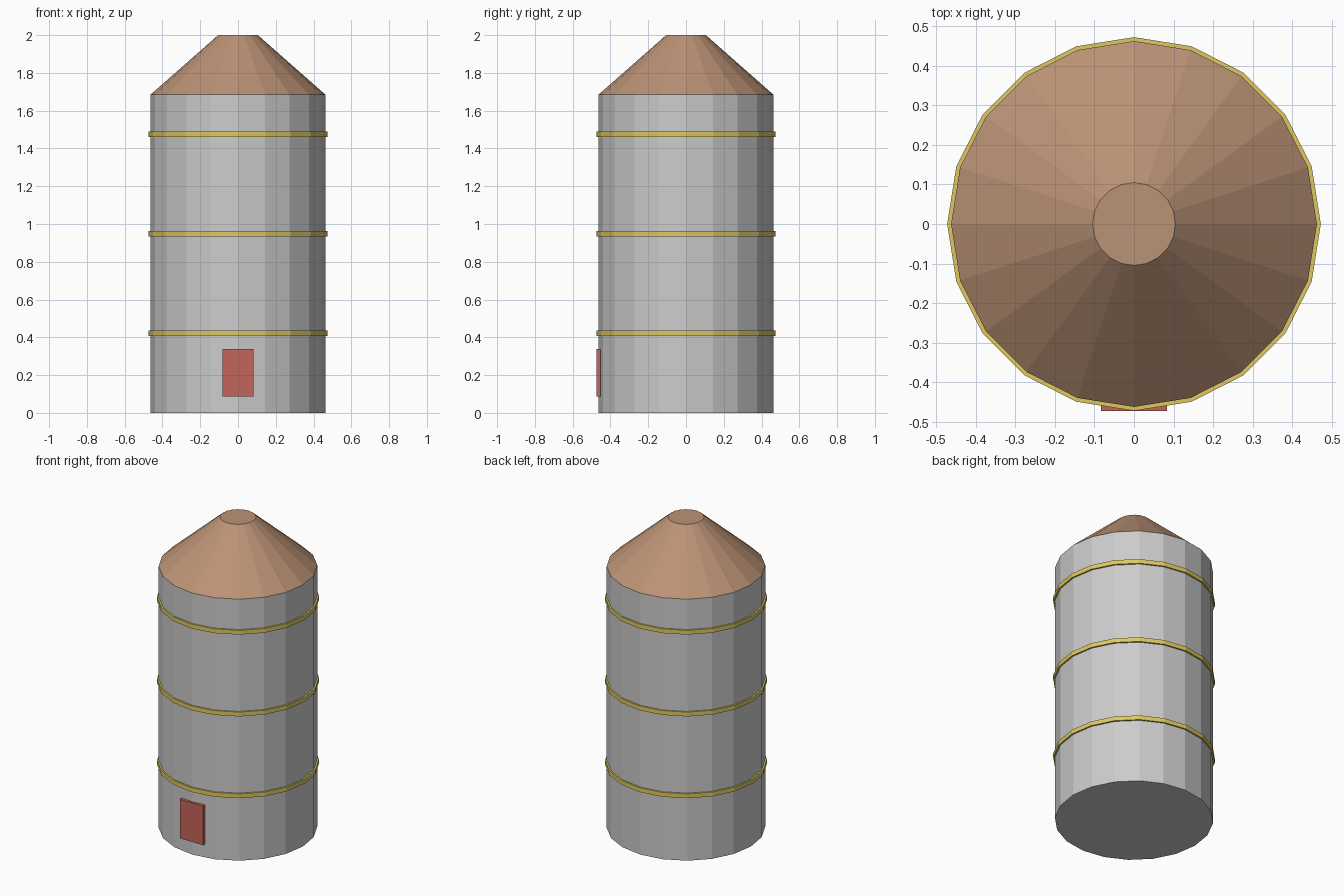
import bpy

if "Cube" in bpy.data.objects:
    bpy.data.objects.remove(bpy.data.objects["Cube"])

SIDES = 20
RADIUS = 0.463


def material(name, color):
    m = bpy.data.materials.new(name)
    m.diffuse_color = (*color, 1)
    m.use_nodes = True
    m.node_tree.nodes["Principled BSDF"].inputs["Base Color"].default_value = m.diffuse_color
    return m


def frustum(name, r1, r2, z1, z2, mat=None):
    bpy.ops.mesh.primitive_cone_add(vertices=SIDES, radius1=r1, radius2=r2,
                                    depth=z2 - z1, location=(0, 0, (z1 + z2) / 2))
    ob = bpy.context.object
    ob.name = name
    if mat:
        ob.data.materials.append(mat)
    return ob


brown = material("roof_brown", (0.50, 0.29, 0.18))
yellow = material("band_yellow", (0.72, 0.58, 0.12))
red = material("hatch_red", (0.55, 0.13, 0.10))

# Tank body and truncated cone roof
frustum("tank_body", RADIUS, RADIUS, 0, 1.685)
frustum("roof", RADIUS, 0.105, 1.685, 2.0, brown)

# Hoops around the tank
for i in range(3):
    z = 0.421 + i * 0.527
    frustum(f"band_{i + 1}", 0.473, 0.473, z - 0.014, z + 0.014, yellow)

# Hatch on the front
bpy.ops.mesh.primitive_cube_add(size=1, location=(0, -0.463, 0.213))
hatch = bpy.context.object
hatch.name = "hatch"
hatch.scale = (0.166, 0.021, 0.252)
hatch.data.materials.append(red)
